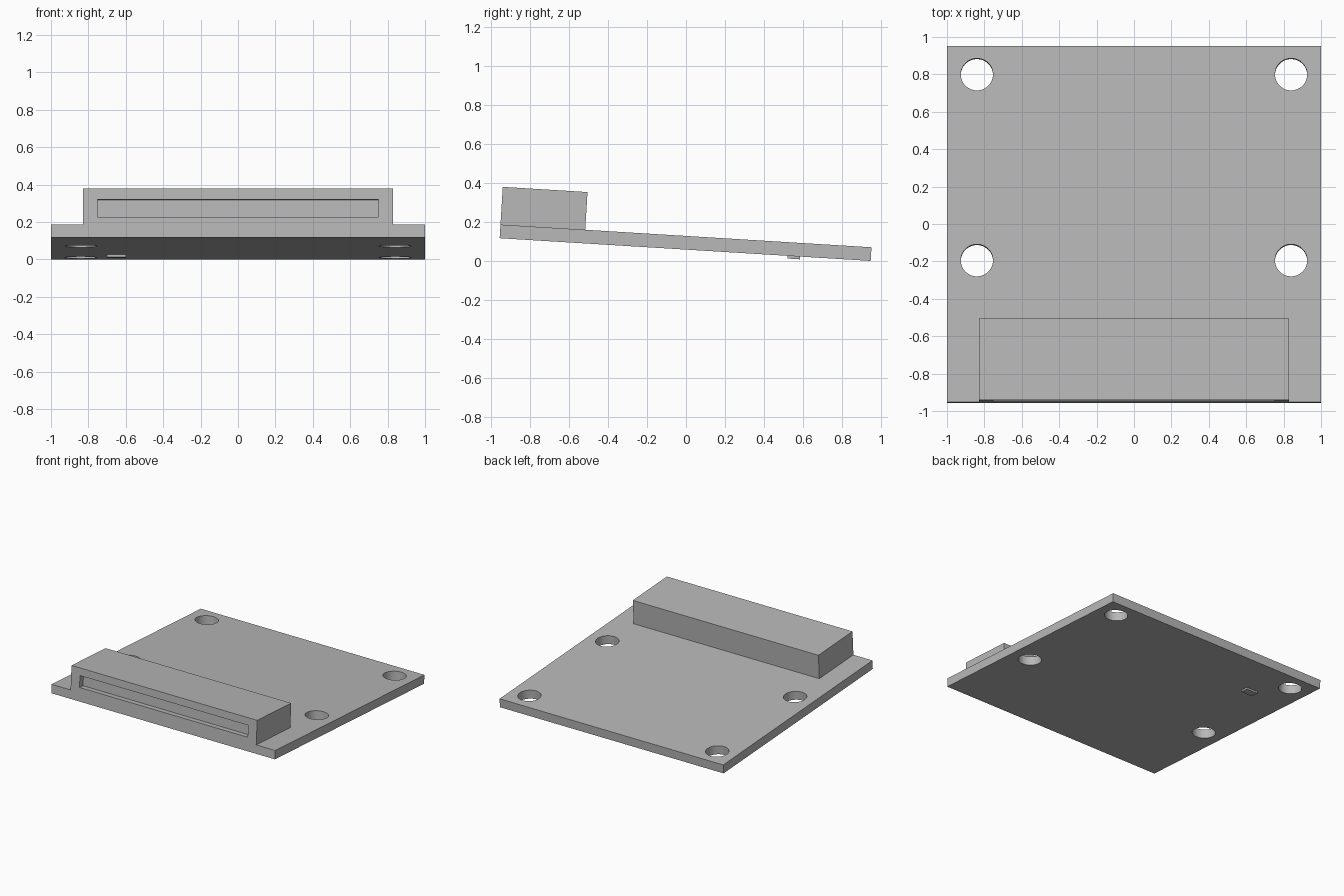
import bpy
import math
from mathutils import Matrix, Vector

if "Cube" in bpy.data.objects:
    bpy.data.objects.remove(bpy.data.objects["Cube"], do_unlink=True)

# Everything is laid out flat from the lower front edge, then tilted
TILT = math.radians(3.5)
LENGTH, THICK = 1.909, 0.07
FRONT = Vector((0, -0.957, LENGTH * math.sin(TILT)))
PLACE = Matrix.Translation(FRONT) @ Matrix.Rotation(-TILT, 4, 'X')

grey = bpy.data.materials.new("light grey")
grey.use_nodes = True
colour = (0.48, 0.48, 0.48, 1)
grey.diffuse_color = colour
grey.node_tree.nodes["Principled BSDF"].inputs["Base Color"].default_value = colour


def box(name, x, y, z):
    """Box spanning the given (low, high) pairs."""
    bpy.ops.mesh.primitive_cube_add(size=1)
    ob = bpy.context.object
    ob.name = name
    spans = (x, y, z)
    size = [hi - lo for lo, hi in spans]
    centre = Vector([(lo + hi) / 2 for lo, hi in spans])
    ob.data.transform(Matrix.Translation(centre) @ Matrix.Diagonal((*size, 1)))
    ob.data.materials.append(grey)
    return ob


def cut(ob, cutter):
    """Subtract the cutter and remove it."""
    cutter.hide_render = True
    mod = ob.modifiers.new("cut", 'BOOLEAN')
    mod.operation = 'DIFFERENCE'
    mod.solver = 'EXACT'
    mod.object = cutter
    bpy.ops.object.select_all(action='DESELECT')
    bpy.context.view_layer.objects.active = ob
    ob.select_set(True)
    bpy.ops.object.modifier_apply(modifier=mod.name)
    bpy.data.objects.remove(cutter, do_unlink=True)


# Board with four mounting holes
board = box("board", (-1, 1), (0, LENGTH), (0, THICK))
for x in (-0.84, 0.84):
    for y in (0.76, 1.756):
        bpy.ops.mesh.primitive_cylinder_add(vertices=48, radius=0.086, depth=0.4,
                                            location=(x, y, 0))
        hole = bpy.context.object
        hole.data.materials.append(grey)
        cut(board, hole)
bpy.ops.object.shade_smooth_by_angle(angle=math.radians(30))

# Connector block with a shallow slot in its front
connector = box("connector", (-0.83, 0.83), (0, 0.436), (THICK, 0.264))
cut(connector, box("slot_cutter", (-0.752, 0.752), (-0.1, 0.045), (0.11, 0.204)))

# Small chip under the board
chip = box("underside_chip", (-0.7, -0.6), (1.482, 1.545), (-0.014, 0.01))

for ob in (board, connector, chip):
    ob.matrix_world = PLACE
